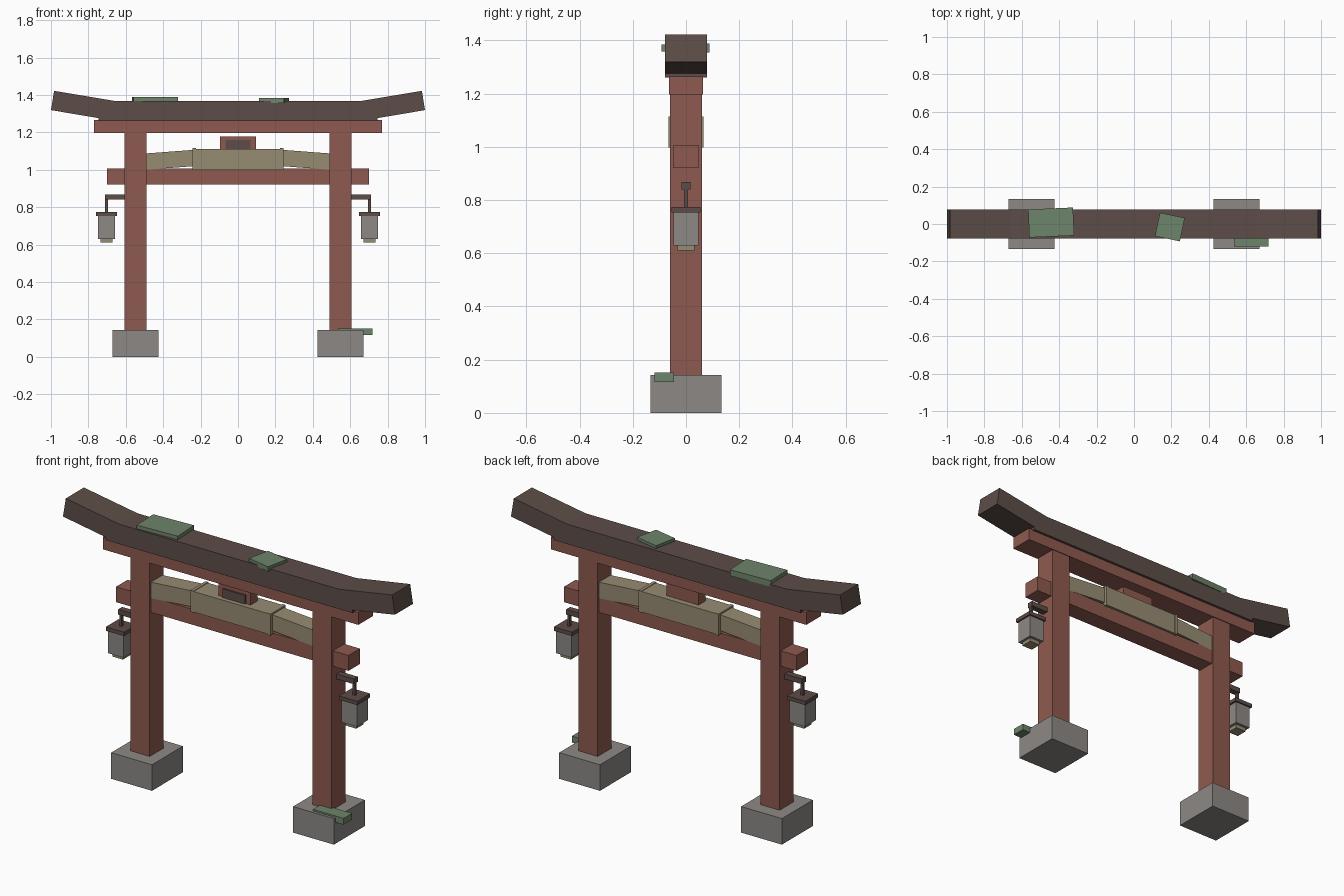
import bpy, bmesh, math
from mathutils import Matrix, Vector

if "Cube" in bpy.data.objects:
    bpy.data.objects.remove(bpy.data.objects["Cube"])


def material(name, rgb):
    m = bpy.data.materials.new(name)
    m.diffuse_color = (*rgb, 1)
    m.use_nodes = True
    m.node_tree.nodes["Principled BSDF"].inputs["Base Color"].default_value = m.diffuse_color
    return m


RED = material("faded red paint", (0.275, 0.102, 0.079))
DARK = material("dark weathered wood", (0.110, 0.075, 0.065))
STONE = material("grey stone", (0.265, 0.248, 0.235))
STRAW = material("straw rope", (0.31, 0.265, 0.17))
MOSS = material("moss green", (0.155, 0.235, 0.145))


def finish(bm, name, mat):
    bmesh.ops.recalc_face_normals(bm, faces=bm.faces)
    me = bpy.data.meshes.new(name)
    bm.to_mesh(me)
    bm.free()
    me.materials.append(mat)
    ob = bpy.data.objects.new(name, me)
    bpy.context.collection.objects.link(ob)
    return ob


def box(name, mat, x, y, z, rot=0.0, axis='Z'):
    """Box from (min, max) ranges, turned about its own centre."""
    bm = bmesh.new()
    bmesh.ops.create_cube(bm, size=1)
    size = [r[1] - r[0] for r in (x, y, z)]
    mid = Vector([(r[0] + r[1]) / 2 for r in (x, y, z)])
    bm.transform(Matrix.Translation(mid)
                 @ Matrix.Rotation(math.radians(rot), 4, axis)
                 @ Matrix.Diagonal((*size, 1)))
    return finish(bm, name, mat)


def around(c, h):
    return (c - h, c + h)


# Top lintel: one profile with upswept ends, extruded through y
half = [(0.745, 1.26), (0.745, 1.276), (1.0, 1.319), (0.983, 1.422), (0.66, 1.368)]
profile = half + [(-x, z) for x, z in reversed(half)]
bm = bmesh.new()
face = bm.faces.new([bm.verts.new((x, -0.078, z)) for x, z in profile])
ext = bmesh.ops.extrude_face_region(bm, geom=[face])
bmesh.ops.translate(bm, vec=(0, 0.156, 0),
                    verts=[v for v in ext["geom"] if isinstance(v, bmesh.types.BMVert)])
finish(bm, "top_lintel", DARK)

# Red cross beams
box("upper_beam", RED, (-0.77, 0.77), (-0.064, 0.064), (1.197, 1.265))
box("tie_beam", RED, (-0.70, 0.70), (-0.049, 0.049), (0.922, 1.006))

# Centre strut with dark plaque
box("centre_strut", RED, (-0.097, 0.097), (-0.03, 0.03), (1.0, 1.178))
box("plaque", DARK, (-0.068, 0.068), (-0.038, -0.03), (1.03, 1.16))

# Straw rope: thick middle
box("rope_middle", STRAW, (-0.24, 0.24), (-0.062, 0.062), (1.0, 1.112))

for s, side in ((-1, "left"), (1, "right")):
    # Footing and pillar
    box(side + "_footing", STONE, around(s * 0.548, 0.123), (-0.133, 0.133), (0, 0.142))
    box(side + "_pillar", RED, around(s * 0.548, 0.058), (-0.06, 0.06), (0.14, 1.2))
    # Drooping rope end and binding
    box(side + "_rope_end", STRAW, around(s * 0.36, 0.16), (-0.05, 0.05), (1.01, 1.097),
        rot=s * 4.3, axis='Y')
    box(side + "_rope_binding", STRAW, around(s * 0.233, 0.009), (-0.065, 0.065), (0.998, 1.115))
    # Hanging lantern
    c = s * 0.703
    box(side + "_lantern_arm", DARK, around(s * 0.65, 0.06), (-0.017, 0.017), (0.84, 0.868))
    box(side + "_lantern_hanger", DARK, around(c, 0.007), (-0.007, 0.007), (0.77, 0.845))
    box(side + "_lantern_cap", DARK, around(c, 0.055), (-0.055, 0.055), (0.753, 0.774))
    box(side + "_lantern_body", STONE, around(c, 0.046), (-0.047, 0.047), (0.63, 0.755))
    box(side + "_lantern_foot", STRAW, around(c, 0.032), (-0.032, 0.032), (0.61, 0.632))

# Moss patches on the lintel and right footing
box("moss_large", MOSS, around(-0.443, 0.12), around(0.008, 0.075), (1.355, 1.388), rot=2.5)
box("moss_small", MOSS, around(0.192, 0.068), around(-0.016, 0.064), (1.358, 1.384), rot=-12)
box("moss_footing", MOSS, (0.535, 0.72), (-0.119, -0.046), (0.116, 0.151))
